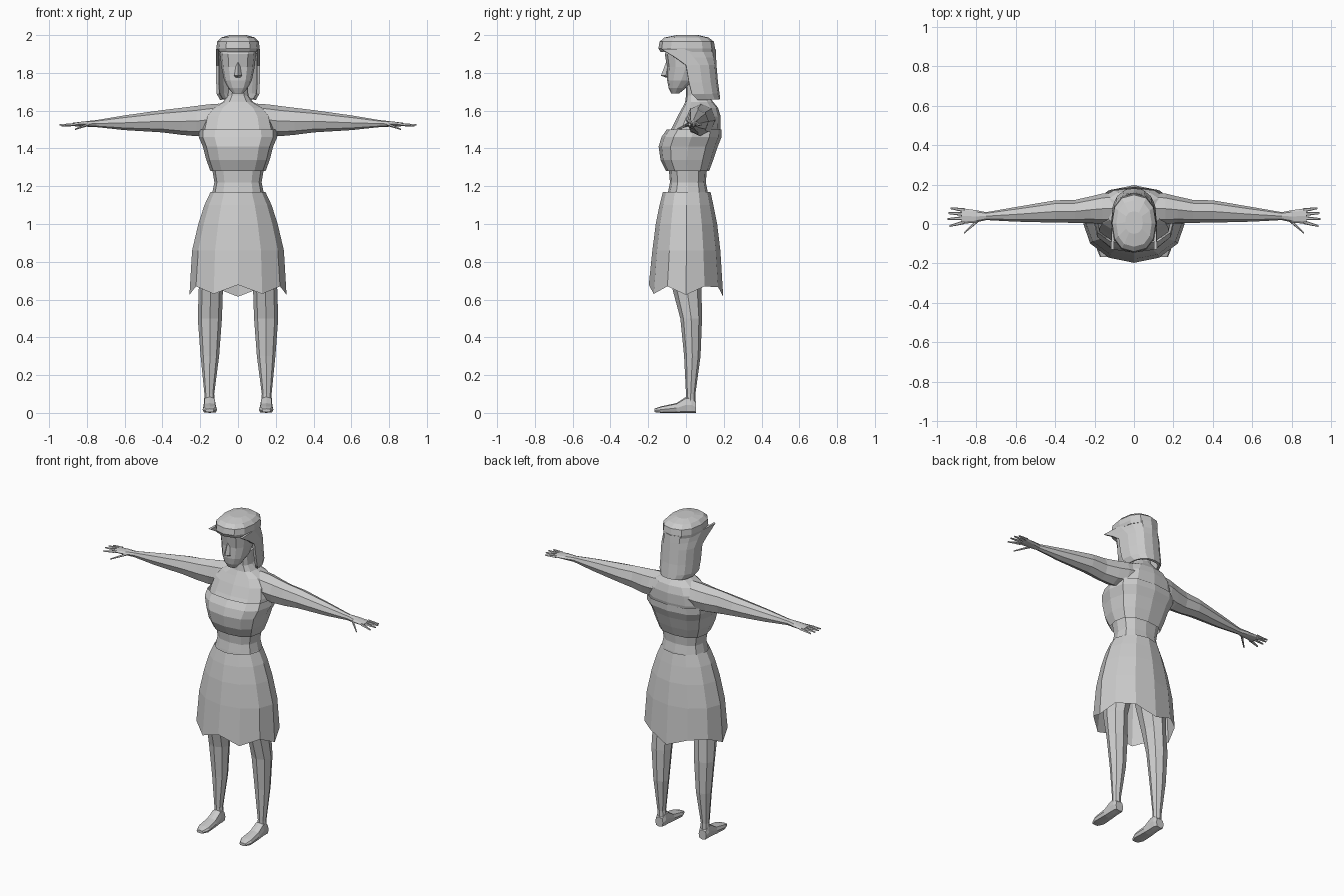
import bpy, bmesh
from math import sin, cos, pi, copysign


def sect(axis, t, a0, a1, b0, b1, n=12, p=1.0):
    """Superellipse cross-section at position t along an axis; p < 1 is squarer."""
    pts = []
    for i in range(n):
        th = 2 * pi * i / n - pi / 2
        c, s = round(cos(th), 6), round(sin(th), 6)
        a = (a0 + a1) / 2 + (a1 - a0) / 2 * copysign(abs(c) ** p, c)
        b = (b0 + b1) / 2 + (b1 - b0) / 2 * copysign(abs(s) ** p, s)
        pts.append({'z': (a, b, t), 'x': (t, a, b), 'y': (a, t, b)}[axis])
    return pts


def loft(name, rings, closed=True, caps=True, mirror=False, thick=0):
    bm = bmesh.new()
    vs = [[bm.verts.new(p) for p in r] for r in rings]
    n = len(rings[0])
    for r0, r1 in zip(vs, vs[1:]):
        for i in range(n if closed else n - 1):
            j = (i + 1) % n
            bm.faces.new((r0[i], r0[j], r1[j], r1[i]))
    if caps:
        bm.faces.new(vs[0])
        bm.faces.new(vs[-1])
    bmesh.ops.recalc_face_normals(bm, faces=bm.faces)
    me = bpy.data.meshes.new(name)
    bm.to_mesh(me)
    bm.free()
    ob = bpy.data.objects.new(name, me)
    bpy.context.collection.objects.link(ob)
    if thick:
        m = ob.modifiers.new("thickness", 'SOLIDIFY')
        m.thickness, m.offset = thick, 0
    if mirror:
        ob.modifiers.new("mirror", 'MIRROR')
    return ob


def column(rows, n=12, p=1.0):
    """Upright symmetric rings from rows of (z, half width, front y, back y)."""
    return [sect('z', z, -w, w, f, b, n, p) for z, w, f, b in rows]


# Torso and neck
loft("torso", column([
    (1.00, .19, -.12, .13), (1.17, .135, -.095, .115), (1.22, .125, -.085, .105),
    (1.28, .135, -.09, .11), (1.47, .195, -.10, .175), (1.51, .195, -.075, .183),
    (1.57, .18, -.045, .183), (1.615, .14, -.02, .17), (1.645, .08, -.005, .145),
    (1.68, .055, .0, .12), (1.76, .05, .0, .11)], p=.8))

# Strapless top
loft("bodice", column([
    (1.28, .146, -.105, .122), (1.34, .168, -.135, .145), (1.41, .186, -.145, .168),
    (1.46, .208, -.13, .188), (1.50, .205, -.102, .188)], p=.75), caps=False)

# Skirt with a zigzag hem
skirt = column([
    (1.17, .145, -.122, .13), (1.10, .178, -.14, .145), (1.00, .21, -.16, .165),
    (.86, .243, -.178, .182), (.65, .257, -.197, .197)])
hem = [.678, .63, .67, .625, .67, .665, .615, .665, .67, .625, .67, .63]
skirt[-1] = [(x, y, z) for (x, y, _), z in zip(skirt[-1], hem)]
loft("skirt", skirt, caps=False)

# Legs
loft("leg", [sect('z', *r, n=8) for r in [
    (1.08, .02, .14, -.08, .10), (.90, .02, .20, -.10, .11),
    (.65, .08, .208, -.07, .082), (.50, .085, .213, -.03, .085),
    (.30, .10, .198, -.01, .077), (.10, .126, .178, .0, .05),
    (.04, .12, .18, .0, .05)]], mirror=True)

# Feet, lofted from heel to toes
loft("foot", [sect('y', *r, n=8, p=.6) for r in [
    (.052, .125, .178, .0, .06), (.03, .118, .182, .0, .085),
    (.0, .118, .182, .0, .085), (-.05, .115, .185, .0, .052),
    (-.13, .11, .188, .0, .035), (-.168, .128, .172, .004, .022)]], mirror=True)

# Arms and palms
loft("arm", [sect('x', *r, n=8) for r in [
    (.10, .0, .16, 1.48, 1.637), (.16, .0, .155, 1.47, 1.633),
    (.22, .005, .14, 1.465, 1.625), (.30, .006, .122, 1.472, 1.615),
    (.40, .007, .12, 1.485, 1.603), (.60, .012, .086, 1.497, 1.575),
    (.75, .02, .06, 1.513, 1.55), (.80, .008, .07, 1.515, 1.545),
    (.875, .0, .08, 1.518, 1.536)]], mirror=True)

# Fingers and thumb: base point to tip point
fingers = {
    "little_finger": ((.86, .07, 1.527), (.93, .08, 1.522)),
    "ring_finger": ((.86, .05, 1.527), (.942, .055, 1.525)),
    "middle_finger": ((.86, .03, 1.527), (.946, .025, 1.525)),
    "index_finger": ((.86, .01, 1.527), (.935, -.01, 1.52)),
    "thumb": ((.79, .02, 1.528), (.862, -.045, 1.502))}
for name, (base, tip) in fingers.items():
    loft(name, [sect('x', x, y - r, y + r, z - r * .8, z + r * .8, n=5)
                for (x, y, z), r in ((base, .011), (tip, .005))], mirror=True)

# Head and nose
loft("head", column([
    (1.692, .028, -.078, -.035), (1.72, .052, -.092, .0), (1.76, .073, -.10, .05),
    (1.83, .088, -.10, .10), (1.90, .095, -.112, .13), (1.95, .085, -.09, .11)], p=.85))
loft("nose", column([
    (1.86, .008, -.104, -.08), (1.785, .02, -.133, -.08), (1.775, .014, -.105, -.08)], n=4))

# Hair: cap with fringe, then a long curtain round the sides and back
loft("hair_cap", column([
    (1.91, .108, -.135, .152), (1.93, .114, -.146, .154), (1.965, .111, -.14, .148),
    (1.987, .09, -.115, .12), (2.0, .045, -.05, .065)], p=.85))
curtain = []
for z, w, front, back in [
        (1.925, .110, -.13, .15), (1.88, .109, -.055, .152), (1.84, .108, .0, .154),
        (1.75, .108, .015, .162), (1.69, .106, .03, .170), (1.66, .088, .06, .174)]:
    row = []
    for i in range(9):
        th = pi * i / 8
        c, s = round(cos(th), 6), round(sin(th), 6)
        row.append((w * copysign(abs(c) ** .8, c), front + (back - front) * s ** .8, z))
    curtain.append(row)
loft("hair_curtain", curtain, closed=False, caps=False, thick=.015)
